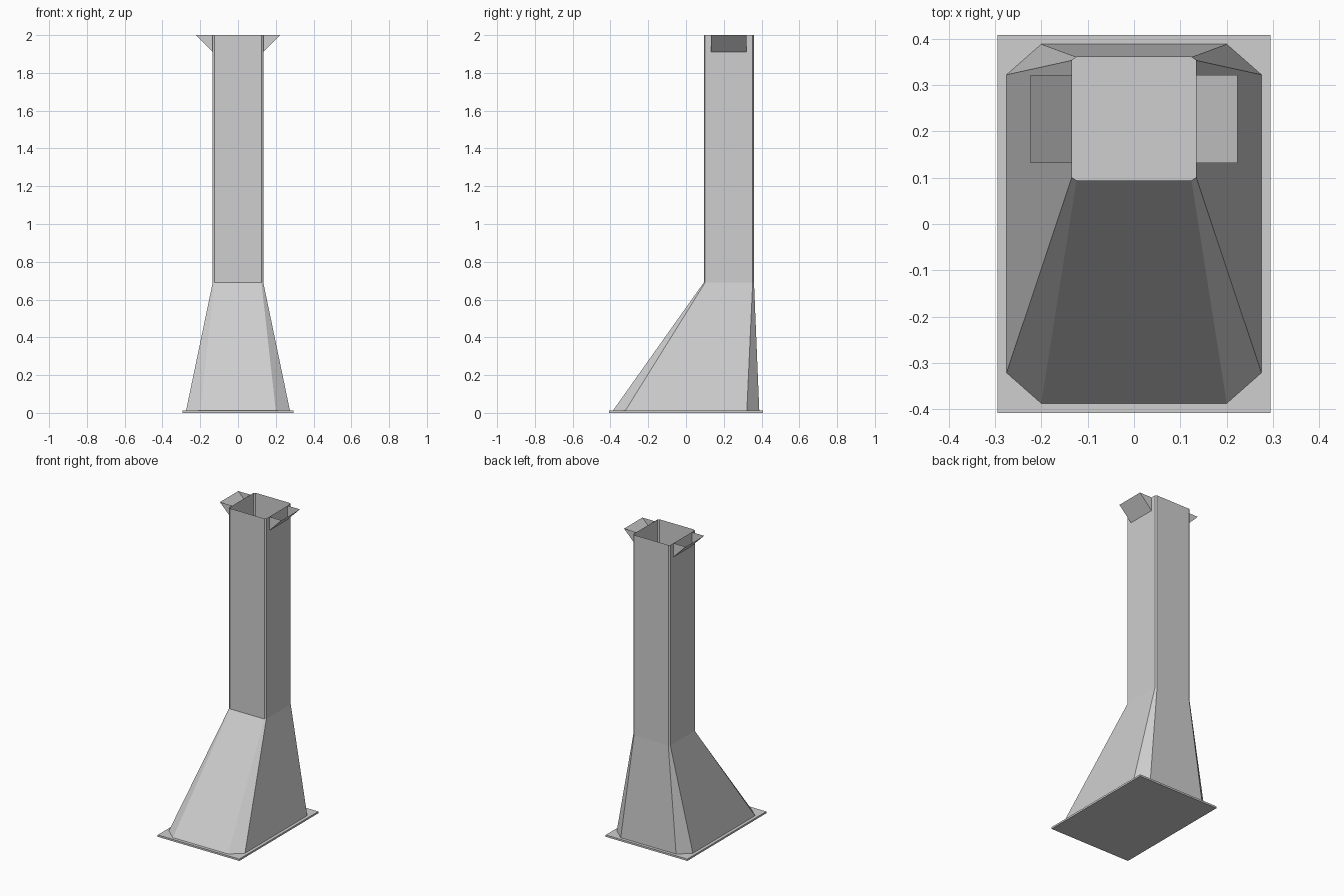
import bpy

old = bpy.data.objects.get("Cube")
if old:
    bpy.data.objects.remove(old, do_unlink=True)

# Single plain metal colour
metal = bpy.data.materials.new("light grey metal")
metal.use_nodes = True
GREY = (0.62, 0.62, 0.62, 1)
metal.diffuse_color = GREY
metal.node_tree.nodes["Principled BSDF"].inputs["Base Color"].default_value = GREY

BASE, NECK, TOP = 0.012, 0.69, 2.0


def make(name, verts, faces):
    mesh = bpy.data.meshes.new(name)
    mesh.from_pydata(verts, [], faces)
    mesh.materials.append(metal)
    obj = bpy.data.objects.new(name, mesh)
    bpy.context.collection.objects.link(obj)
    return obj


def octagon(x, y0, y1, cx, cy):
    """Rectangle with cut corners, counter-clockwise from above."""
    return [(-x + cx, y0), (x - cx, y0), (x, y0 + cy), (x, y1 - cy),
            (x - cx, y1), (-x + cx, y1), (-x, y1 - cy), (-x, y0 + cy)]


def sleeve(name, low, z0, high, z1):
    """Open-ended sheet wall between two matching outlines."""
    n = len(low)
    verts = [(x, y, z0) for x, y in low] + [(x, y, z1) for x, y in high]
    return make(name, verts, [(i, (i + 1) % n, n + (i + 1) % n, n + i) for i in range(n)])


# Rectangular floor plate
bpy.ops.mesh.primitive_cube_add(size=1, location=(0, 0, BASE / 2))
plate = bpy.context.object
plate.name = "floor_plate"
plate.dimensions = (0.59, 0.815, BASE)
plate.data.materials.append(metal)

# Flared skirt and hollow column
skirt_outline = octagon(0.275, -0.387, 0.388, 0.075, 0.066)
column_outline = octagon(0.134, 0.094, 0.36, 0.01, 0.007)
sleeve("flared_skirt", skirt_outline, BASE, column_outline, NECK)
sleeve("hollow_column", column_outline, NECK, column_outline, TOP)

# Open-topped pockets on both sides of the column
for side, name in ((1, "left_pocket"), (-1, "right_pocket")):
    verts = [(side * x, y, z) for y in (0.132, 0.321)
             for x, z in ((0.134, TOP), (0.134, 1.91), (0.223, TOP))]
    faces = [(0, 1, 2), (5, 4, 3), (1, 4, 5, 2)]
    if side < 0:
        faces = [f[::-1] for f in faces]
    make(name, verts, faces)
